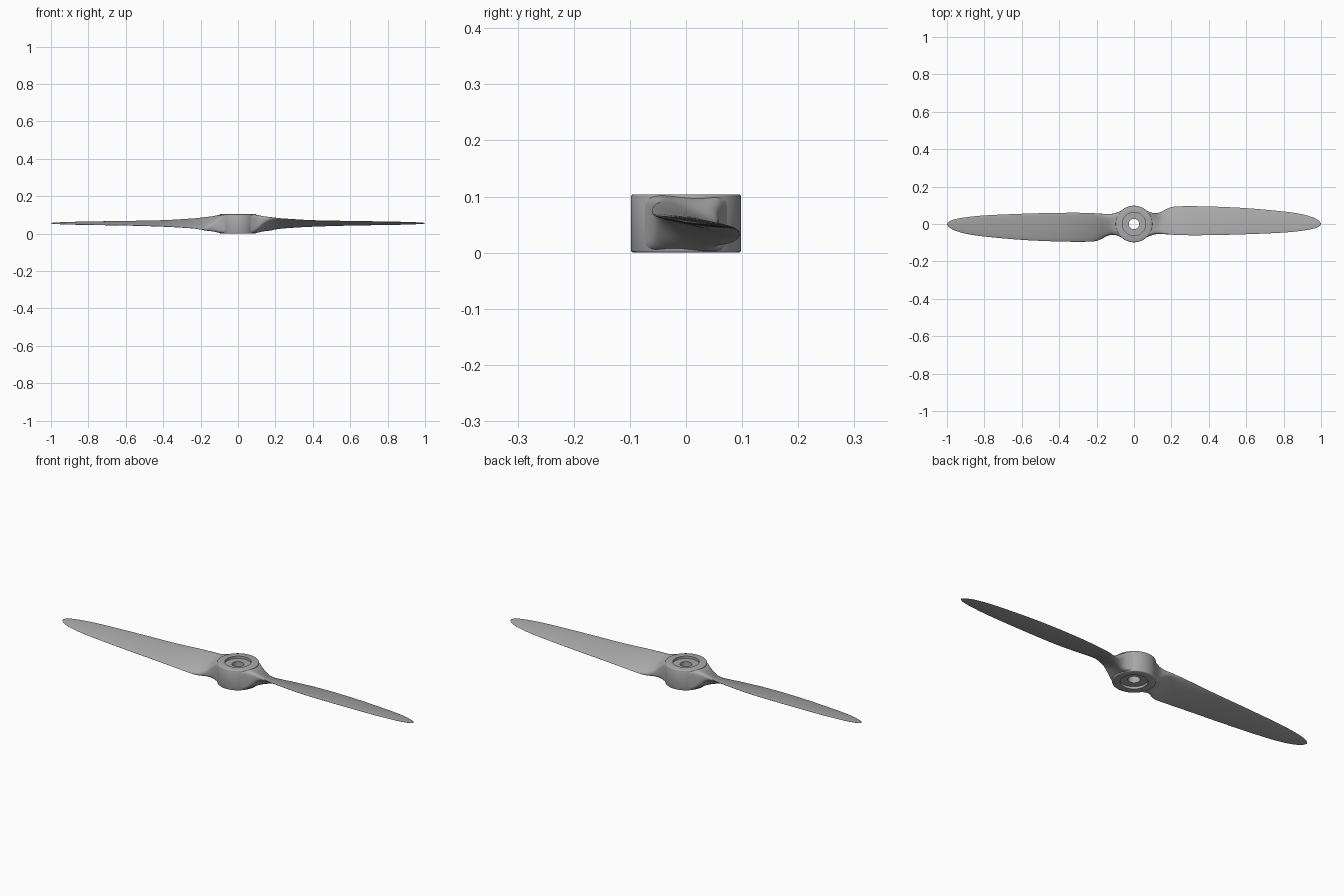
import bpy
import bmesh
import math
from mathutils import Vector, Matrix

cube = bpy.data.objects.get("Cube")
if cube:
    bpy.data.objects.remove(cube, do_unlink=True)

HEIGHT = 0.104
MID = HEIGHT / 2

grey = bpy.data.materials.new("light_grey")
grey.use_nodes = True
colour = (0.4, 0.4, 0.4, 1)
grey.diffuse_color = colour
grey.node_tree.nodes["Principled BSDF"].inputs["Base Color"].default_value = colour


def finish(bm, name, angle):
    """Turn a bmesh into a smooth shaded, coloured object."""
    bmesh.ops.recalc_face_normals(bm, faces=bm.faces)
    mesh = bpy.data.meshes.new(name)
    bm.to_mesh(mesh)
    bm.free()
    mesh.materials.append(grey)
    obj = bpy.data.objects.new(name, mesh)
    bpy.context.collection.objects.link(obj)
    bpy.ops.object.select_all(action="DESELECT")
    obj.select_set(True)
    bpy.context.view_layer.objects.active = obj
    bpy.ops.object.shade_smooth_by_angle(angle=math.radians(angle))
    return obj


def loft(bm, rings, closed=False):
    """Bridge successive rings of vertices with quads."""
    following = rings[1:] + rings[:1] if closed else rings[1:]
    for a, b in zip(rings, following):
        for i in range(len(a)):
            j = (i + 1) % len(a)
            bm.faces.new((a[i], a[j], b[j], b[i]))


# Hub: lathed profile with a shaft hole and a shallow recess on both faces
BORE, RECESS, RADIUS, DEPTH, BEVEL = 0.028, 0.062, 0.098, 0.012, 0.004
lower = [(BORE, DEPTH), (RECESS, DEPTH), (RECESS, 0),
         (RADIUS - BEVEL, 0), (RADIUS - BEVEL * 0.3, BEVEL * 0.3), (RADIUS, BEVEL)]
profile = lower + [(r, HEIGHT - z) for r, z in reversed(lower)]


def lathe_ring(bm, r, z, sides=64):
    angles = [math.tau * i / sides for i in range(sides)]
    return [bm.verts.new((r * math.cos(a), r * math.sin(a), z)) for a in angles]


bm = bmesh.new()
loft(bm, [lathe_ring(bm, r, z) for r, z in profile], closed=True)
finish(bm, "hub", 50)

# Blade stations: x, front y, back y, centre z, twist rise, half thickness, squareness
stations = [Vector(s) for s in (
    (.066, -.073, .073, .052, 0, .0505, .25),
    (.085, -.064, .064, .052, .002, .049, .3),
    (.11, -.056, .058, .052, .01, .041, .45),
    (.14, -.053, .063, .052, .023, .027, .65),
    (.17, -.055, .078, .052, .03, .017, .8),
    (.2, -.057, .09, .053, .029, .011, .9),
    (.25, -.06, .095, .054, .025, .008, 1),
    (.4, -.06, .094, .054, .016, .007, 1),
    (.6, -.055, .085, .055, .011, .006, 1),
    (.8, -.046, .067, .055, .008, .005, 1),
    (.9, -.036, .052, .055, .006, .004, 1),
    (.96, -.025, .034, .055, .004, .003, 1),
    (.99, -.012, .016, .055, .002, .002, 1),
    (1, -.001, .001, .055, 0, .001, 1))]


def smooth_stations(points, steps=5):
    """Catmull-Rom interpolation through the stations."""
    result = []
    last = len(points) - 1
    for i in range(last):
        p, q = points[i], points[i + 1]
        m = (q - points[max(i - 1, 0)]) / 2
        n = (points[min(i + 2, last)] - p) / 2
        for k in range(steps):
            t = k / steps
            u = 1 - t
            result.append(p * (1 + 2 * t) * u * u + m * t * u * u
                          + q * t * t * (3 - 2 * t) - n * t * t * u)
    return result + [points[-1]]


def power(value, exponent):
    return math.copysign(abs(value) ** exponent, value)


def section(bm, station, sides=40):
    """Sheared superellipse: blocky at the root, thin and pitched outward."""
    x, front, back, centre, rise, thick, square = station
    ring = []
    for i in range(sides):
        a = math.tau * (i + 0.5) / sides
        c, s = power(math.cos(a), square), power(math.sin(a), square)
        y = (front + back) / 2 + c * (back - front) / 2
        ring.append(bm.verts.new((x, y, centre - rise * c + thick * s)))
    return ring


# Two blades, the second turned half a revolution about the shaft
for name, turn in (("left_blade", 0), ("right_blade", math.pi)):
    bm = bmesh.new()
    rings = [section(bm, s) for s in smooth_stations(stations)]
    loft(bm, rings)
    bm.faces.new(rings[0])
    bm.faces.new(rings[-1])
    bmesh.ops.transform(bm, matrix=Matrix.Rotation(turn, 4, "Z"), verts=bm.verts)
    finish(bm, name, 50)
